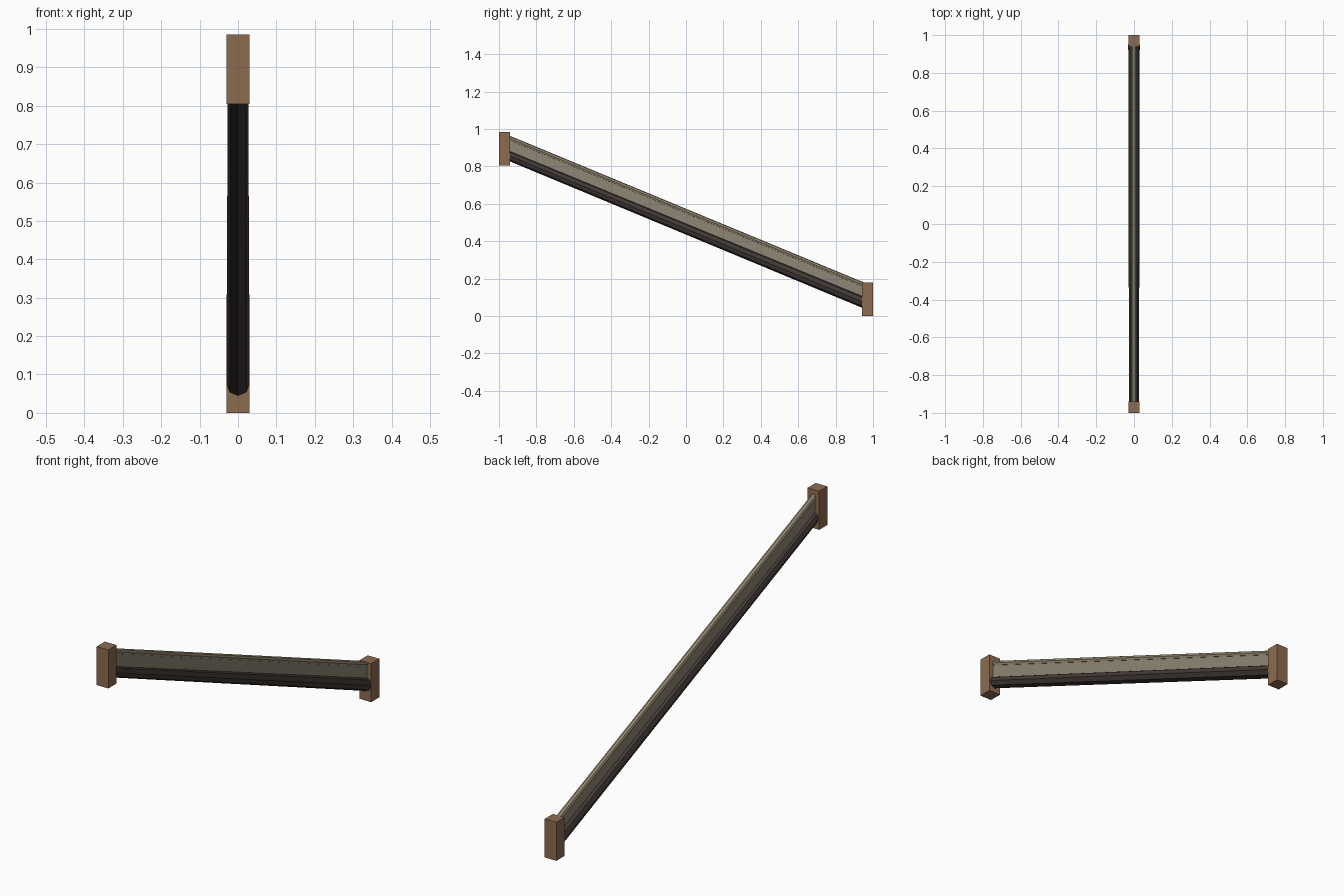
import bpy, bmesh, math

if "Cube" in bpy.data.objects:
    bpy.data.objects.remove(bpy.data.objects["Cube"])


def material(name, rgb):
    m = bpy.data.materials.new(name)
    m.diffuse_color = (*rgb, 1)
    m.use_nodes = True
    m.node_tree.nodes["Principled BSDF"].inputs["Base Color"].default_value = m.diffuse_color
    return m


WOOD = material("wood", (0.27, 0.15, 0.08))
DARK = material("dark_metal", (0.055, 0.042, 0.036))
TAN = material("tan_metal", (0.32, 0.27, 0.18))
GREY = material("grey_metal", (0.28, 0.24, 0.18))
SLOPE = math.atan(0.414)


def loft(name, near, far, mat):
    """Skin two matching rings of points, closing both ends."""
    bm = bmesh.new()
    a = [bm.verts.new(p) for p in near]
    b = [bm.verts.new(p) for p in far]
    n = len(a)
    for i in range(n):
        j = (i + 1) % n
        bm.faces.new((a[i], a[j], b[j], b[i]))
    bm.faces.new(a[::-1])
    bm.faces.new(b)
    bmesh.ops.recalc_face_normals(bm, faces=bm.faces)
    me = bpy.data.meshes.new(name)
    bm.to_mesh(me)
    bm.free()
    me.materials.append(mat)
    ob = bpy.data.objects.new(name, me)
    bpy.context.collection.objects.link(ob)
    return ob


def ring(y, z, r, sides=8):
    # upright cut through a sloping round bar
    return [(r * math.sin(t), y, z - r * math.cos(t) / math.cos(SLOPE))
            for t in (2 * math.pi * i / sides for i in range(sides))]


def rect(y, z0, z1, hx):
    return [(-hx, y, z0), (hx, y, z0), (hx, y, z1), (-hx, y, z1)]


END = 0.95

# end blocks
loft("upper_block", rect(-1, 0.805, 0.985, 0.03), rect(-0.94, 0.805, 0.985, 0.03), WOOD)
loft("lower_block", rect(0.94, 0, 0.18, 0.03), rect(1, 0, 0.18, 0.03), WOOD)

# thick dark bar, slightly tapered
loft("lower_bar", ring(-END, 0.859, 0.0265), ring(END, 0.0735, 0.0305), DARK)

# flat plate joining the two bars
loft("web_plate", rect(-END, 0.86, 0.95, 0.008), rect(END, 0.075, 0.165, 0.008), GREY)

# thin top bar
loft("top_bar", ring(-END, 0.953, 0.013), ring(END, 0.166, 0.013), TAN)
